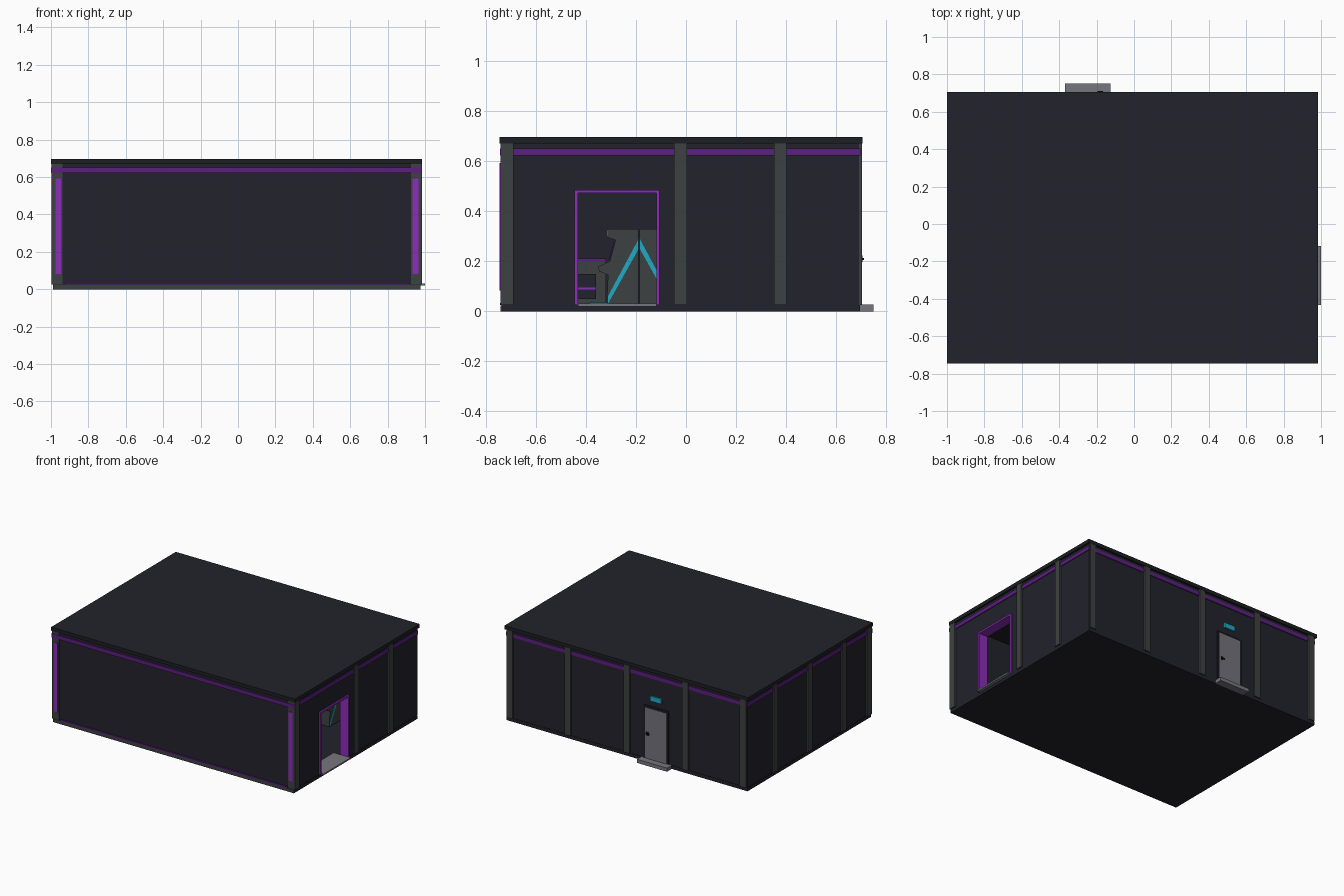
import bpy, bmesh
from mathutils import Vector

if "Cube" in bpy.data.objects:
    bpy.data.objects.remove(bpy.data.objects["Cube"])


def material(name, r, g, b):
    m = bpy.data.materials.new(name)
    m.use_nodes = True
    m.diffuse_color = (r, g, b, 1)
    m.node_tree.nodes["Principled BSDF"].inputs["Base Color"].default_value = (r, g, b, 1)
    return m


NAVY = material("dark navy", .016, .016, .025)
CHARCOAL = material("charcoal", .012, .013, .016)
GREY = material("slate grey", .047, .053, .052)
PLUM = material("deep purple", .105, .014, .21)
PURPLE = material("bright purple", .26, .026, .48)
CYAN = material("cyan", .014, .4, .55)
STEEL = material("door grey", .17, .17, .20)
STONE = material("step grey", .18, .18, .21)
BLACK = material("black", .004, .004, .005)


def make(name, bm, mat):
    bmesh.ops.recalc_face_normals(bm, faces=bm.faces)
    me = bpy.data.meshes.new(name)
    bm.to_mesh(me)
    bm.free()
    me.materials.append(mat)
    ob = bpy.data.objects.new(name, me)
    bpy.context.collection.objects.link(ob)
    return ob


def box(name, x, y, z, mat):
    """Box from three (low, high) ranges."""
    bm = bmesh.new()
    bmesh.ops.create_cube(bm, size=1)
    for v in bm.verts:
        v.co = Vector([(a + b) / 2 + c * (b - a) for (a, b), c in zip((x, y, z), v.co)])
    return make(name, bm, mat)


def prism(name, outline, x0, x1, mat):
    """Side outline in (y, z) extruded along x."""
    bm = bmesh.new()
    face = bm.faces.new([bm.verts.new((x0, y, z)) for y, z in outline])
    out = bmesh.ops.extrude_face_region(bm, geom=[face])
    bmesh.ops.translate(bm, vec=(x1 - x0, 0, 0),
                        verts=[g for g in out["geom"] if isinstance(g, bmesh.types.BMVert)])
    return make(name, bm, mat)


# Main extents
W, E, S, N = -.985, .972, -.735, .692
T = .05
FLOOR, TOP = .025, .67
DOOR_S, DOOR_N, DOOR_TOP = -.445, -.105, .485
BAND = (.622, .65)

# Slab and roof
box("floor_slab", (W - .003, E + .003), (S - .003, N + .003), (0, FLOOR), NAVY)
box("front_plinth", (W - .004, E + .004), (S - .007, S - .003), (0, .024), GREY)
box("roof_edge", (-1, .985), (-.745, .705), (TOP, .694), CHARCOAL)
box("roof_top", (-1, .985), (-.745, .705), (.694, .697), NAVY)

# Walls, with an entrance opening on one side
HEIGHT = (FLOOR, TOP)
box("front_wall", (W, E), (S, S + T), HEIGHT, NAVY)
box("back_wall", (W, E), (N - T, N), HEIGHT, NAVY)
box("right_wall", (W, W + T), (S + T, N - T), HEIGHT, NAVY)
box("left_wall_front", (E - T, E), (S + T, DOOR_S), HEIGHT, NAVY)
box("left_wall_back", (E - T, E), (DOOR_N, N - T), HEIGHT, NAVY)
box("left_wall_header", (E - T, E), (DOOR_S, DOOR_N), (DOOR_TOP, TOP), NAVY)

# Glowing bands under the roof
box("front_band", (-1, .985), (-.744, S), BAND, PLUM)
box("back_band", (W, E), (N, N + .006), BAND, PLUM)
box("right_band", (W - .006, W), (S - .008, N + .006), BAND, PLUM)
box("left_band", (E, E + .006), (S - .008, N + .006), BAND, PLUM)
box("front_floor_strip", (-.93, .92), (-.744, S), (.025, .034), PLUM)

# Side and back pillars
for i, y in enumerate((-.715, -.42, -.022, .377)):
    span = (y - .025, y + .025)
    box(f"right_pillar_{i}", (W - .012, W + .01), span, HEIGHT, GREY)
    if i != 1:
        box(f"left_pillar_{i}", (E - .01, E + .012), span, HEIGHT, GREY)
for i, x in enumerate((-.955, -.485, -.007, .472, .945)):
    box(f"back_pillar_{i}", (x - .025, x + .025), (N - .01, N + .012), HEIGHT, GREY)

# Front corner pillars with light strips
for side, x, strip in (("right", -.967, -.962), ("left", .954, .949)):
    box(f"front_pillar_{side}", (x - .029, x + .029), (S - .006, S + .03), HEIGHT, GREY)
    box(f"front_light_{side}", (strip - .015, strip + .015), (S - .01, S - .005), (.083, .592), PURPLE)

# Entrance frame and sill
FX = (E - T - .01, E + .011)
J = .013
box("entrance_jamb_front", FX, (DOOR_S, DOOR_S + J), (FLOOR, DOOR_TOP), PURPLE)
box("entrance_jamb_back", FX, (DOOR_N - J, DOOR_N), (FLOOR, DOOR_TOP), PURPLE)
box("entrance_lintel", FX, (DOOR_S, DOOR_N), (DOOR_TOP - J, DOOR_TOP), PURPLE)
box("entrance_sill", (E - T - .06, 1), (DOOR_S + J, DOOR_N - J), (.02, .031), STONE)

# Back door with frame, handle, sign and step
DX = -.245
box("back_door_frame", (DX - .102, DX + .102), (N, N + .007), (FLOOR, .415), CHARCOAL)
box("back_door", (DX - .088, DX + .088), (N, N + .010), (FLOOR, .40), STEEL)
box("back_door_plate", (DX + .06, DX + .078), (N + .009, N + .013), (.197, .223), BLACK)
box("back_door_handle", (DX + .05, DX + .078), (N + .012, N + .019), (.206, .214), BLACK)
box("back_door_sign", (DX - .045, DX + .045), (N, N + .012), (.458, .494), CYAN)
box("back_step", (-.37, -.125), (N, .75), (0, .027), STONE)

# Game cabinets standing back to back; depth runs forward from the shared back
CABINET = [(.002, .03), (.002, .33), (.125, .33), (.125, .295), (.095, .285), (.118, .2),
           (.165, .178), (.16, .16), (.125, .145), (.13, .03)]
STRIPE = [(.125, .03), (.125, .06), (.002, .29), (.002, .25)]


def cabinet(name, x, y, facing):
    def place(points):
        return [(y + facing * d, z) for d, z in points]
    prism(name + "_body", place(CABINET), x - .055, x + .055, GREY)
    prism(name + "_stripe", place(STRIPE), x - .057, x + .057, CYAN)
    prism(name + "_screen", place([(.098, .28), (.119, .205), (.123, .205), (.102, .28)]),
          x - .045, x + .045, PURPLE)
    prism(name + "_marquee", place([(.124, .3), (.124, .325), (.128, .325), (.128, .3)]),
          x - .05, x + .05, CYAN)


for row, y in enumerate((-.187, .33)):
    for i in range(7):
        for label, facing in (("front", -1), ("back", 1)):
            cabinet(f"cabinet_{row}_{i}_{label}", .55 - i * .17, y, facing)

# Counter along the far end of the room
CX = (-.9, -.75)
box("counter", CX, (-.6, -.32), (FLOOR, .2), GREY)
box("counter_light", (CX[0], CX[1] + .005), (-.6, -.32), (.2, .212), PLUM)
box("counter_panel", (CX[1], CX[1] + .006), (-.55, -.36), (.05, .15), NAVY)
box("counter_panel_light", (CX[1], CX[1] + .009), (-.55, -.36), (.088, .096), PURPLE)
box("floor_light", (-.7, .6), (-.385, -.315), (.03, .036), CYAN)
